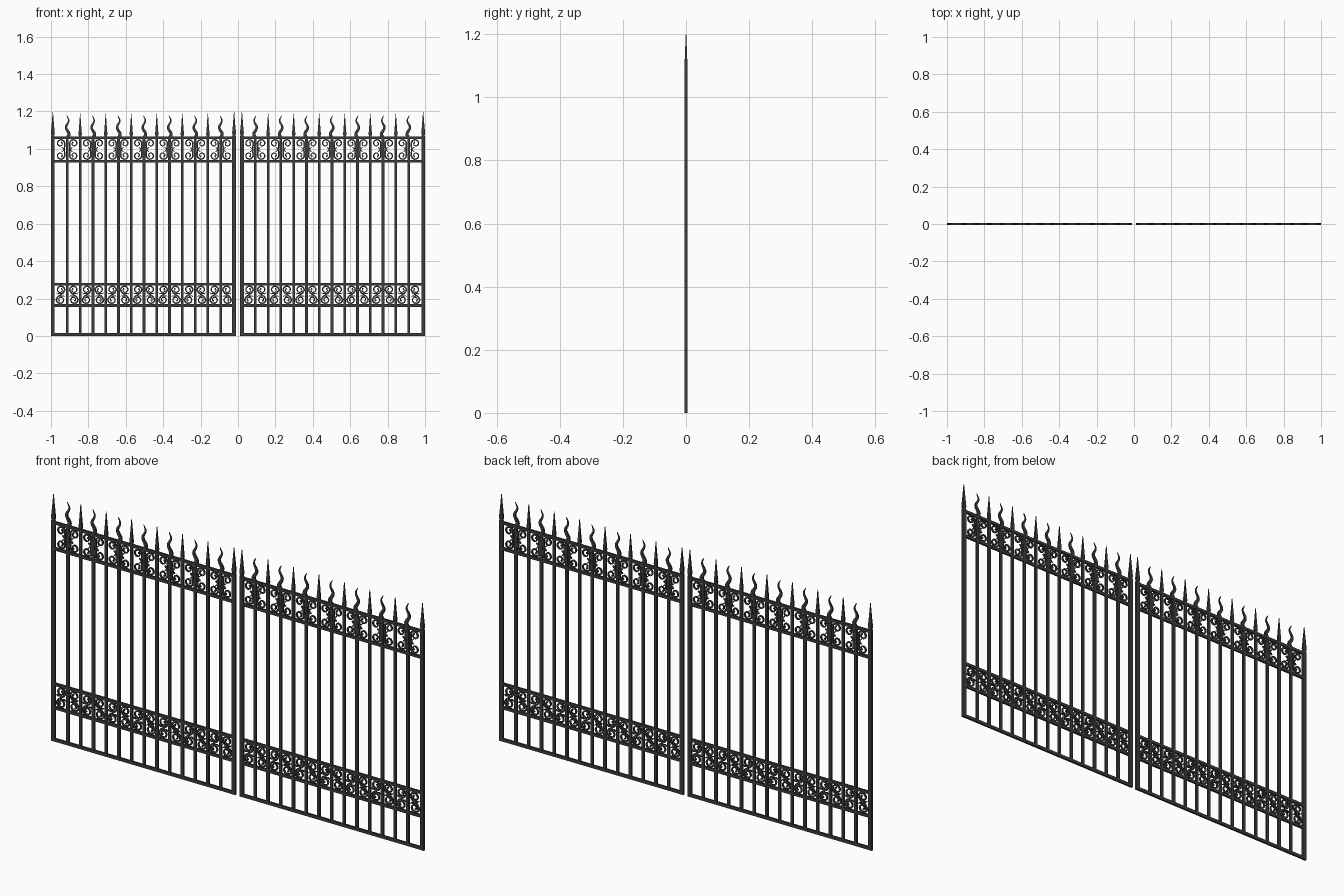
import bpy, bmesh
from math import sin, cos, pi, radians
from mathutils import Vector

if "Cube" in bpy.data.objects:
    bpy.data.objects.remove(bpy.data.objects["Cube"])

iron = bpy.data.materials.new("dark_iron")
iron.diffuse_color = (0.045, 0.045, 0.045, 1)
iron.use_nodes = True
iron.node_tree.nodes["Principled BSDF"].inputs["Base Color"].default_value = iron.diffuse_color

POST_X = (-0.99, -0.021)
BARS = [-0.912 + 0.06825 * i for i in range(13)]


def sweep(bm, pts):
    """Rectangular bar along (x, z, width, depth) points in the gate plane."""
    rings = []
    for i, (x, z, w, d) in enumerate(pts):
        a, b = pts[max(i - 1, 0)], pts[min(i + 1, len(pts) - 1)]
        t = Vector((b[0] - a[0], b[1] - a[1])).normalized()
        nx, nz = -t.y * w / 2, t.x * w / 2
        rings.append([bm.verts.new((x + s * nx, y * d / 2, z + s * nz))
                      for s, y in ((1, -1), (-1, -1), (-1, 1), (1, 1))])
    for r, q in zip(rings, rings[1:]):
        for k in range(4):
            bm.faces.new((r[k], r[(k + 1) % 4], q[(k + 1) % 4], q[k]))
    bm.faces.new(rings[0])
    bm.faces.new(rings[-1])


def ball(bm, x, z, r, depth):
    """Flat round end of a scroll."""
    n = 8
    sweep_rings = [[bm.verts.new((x + r * cos(2 * pi * k / n), y, z + r * sin(2 * pi * k / n)))
                    for k in range(n)] for y in (-depth / 2, depth / 2)]
    f, b = sweep_rings
    bm.faces.new(f)
    bm.faces.new(b)
    for k in range(n):
        bm.faces.new((f[k], f[(k + 1) % n], b[(k + 1) % n], b[k]))


def finish(bm, name):
    """Make the object and mirror it to the second leaf."""
    bmesh.ops.recalc_face_normals(bm, faces=bm.faces)
    me = bpy.data.meshes.new(name)
    bm.to_mesh(me)
    bm.free()
    me.materials.append(iron)
    ob = bpy.data.objects.new(name, me)
    bpy.context.collection.objects.link(ob)
    ob.modifiers.new("second_leaf", 'MIRROR').use_mirror_merge = False


def half_scroll(bm, cx, cz, sx, sz, s_shape, hh):
    """Half a C or S scroll: stem, inward spiral, ball end and a small leaf."""
    oz, r0, d = hh - 0.024, 0.023, 0.007
    pts = [(0.0 if s_shape else -0.021, 0.0, 0.007, d)]
    if s_shape:
        pts.append((-0.013, 0.009, 0.0085, d))
    else:
        pts.append((-0.0215, oz * 0.5, 0.008, d))
    n = 16
    for i in range(n + 1):
        t = i / n
        a = radians(180 - 400 * t)
        r = r0 * (1 - t) + 0.008 * t
        pts.append((r * cos(a), oz + r * sin(a), 0.0085 - 0.004 * t, d))
    ex, ez = pts[-1][0], pts[-1][1]
    sweep(bm, [(cx + sx * x, cz + sz * z, w, e) for x, z, w, e in pts])
    ball(bm, cx + sx * ex, cz + sz * ez, 0.005, d)
    # leaf branching off the stem
    if s_shape:
        leaf = [(-0.008, 0.006, .006, d), (0.006, 0.008, .006, d), (0.017, 0.005, .005, d),
                (0.024, 0.012, .002, d)]
    else:
        leaf = [(-0.02, 0.002, .007, d), (-0.012, 0.008, .005, d), (-0.007, 0.013, .002, d)]
    sweep(bm, [(cx + sx * x, cz + sz * z, w, e) for x, z, w, e in leaf])


# end posts with spear points
bm = bmesh.new()
for x in POST_X:
    sweep(bm, [(x, 0, .02, .01), (x, 1.07, .02, .01)])
    sweep(bm, [(x, 1.07, .015, .008), (x, 1.085, .021, .01), (x, 1.12, .014, .008),
               (x, 1.197, .002, .002)])
finish(bm, "end_posts")

# horizontal rails
bm = bmesh.new()
for z, h in ((0.0075, .015), (0.163, .014), (0.277, .014), (0.934, .014), (1.06, .014)):
    sweep(bm, [(POST_X[0], z, h, .009), (POST_X[1], z, h, .009)])
finish(bm, "rails")

# upright bars
bm = bmesh.new()
for x in BARS:
    sweep(bm, [(x, 0.005, .014, .0085), (x, 1.065, .014, .0085)])
finish(bm, "upright_bars")

# alternating wavy and straight spikes
bm = bmesh.new()
for i, x in enumerate(BARS):
    if i % 2 == 0:
        pts = []
        for k in range(19):
            t = k / 18
            pts.append((x + 0.009 * sin(t * 3.2 * pi) * (1 - 0.3 * t), 1.06 + 0.118 * t,
                        .017 * (1 - t) ** 0.7 + .002, .008 * (1 - t) + .002))
        sweep(bm, pts)
    else:
        sweep(bm, [(x, 1.06, .012, .008), (x, 1.08, .018, .009), (x, 1.115, .012, .007),
                   (x, 1.188, .002, .002)])
finish(bm, "spikes")

# scroll bands: C scrolls above, S scrolls below
edges = [POST_X[0] + .004] + BARS + [POST_X[1] - .003]
top, low = bmesh.new(), bmesh.new()
for i, (a, b) in enumerate(zip(edges, edges[1:])):
    cx, s = (a + b) / 2, (-1 if i % 2 == 0 else 1)
    for v in (1, -1):
        half_scroll(top, cx, 0.997, s, v, False, 0.056)
        half_scroll(low, cx, 0.220, s * v, v, True, 0.050)
finish(top, "upper_scrolls")
finish(low, "lower_scrolls")
